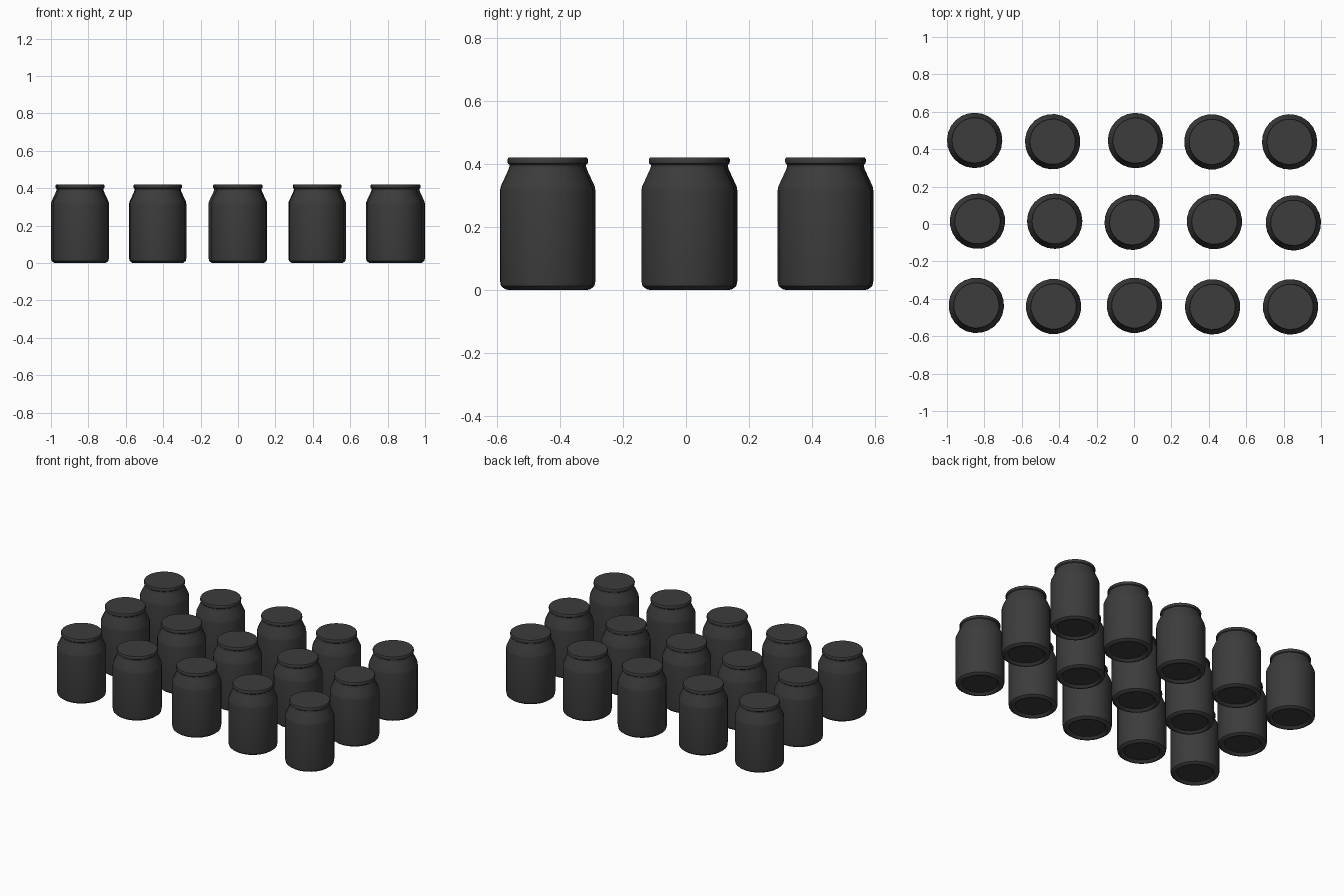
import bpy, bmesh, math, random

cube = bpy.data.objects.get("Cube")
if cube:
    bpy.data.objects.remove(cube, do_unlink=True)

random.seed(4)
SEGMENTS = 24

charcoal = bpy.data.materials.new("charcoal")
charcoal.use_nodes = True
color = (0.045, 0.045, 0.045, 1)
charcoal.diffuse_color = color
charcoal.node_tree.nodes["Principled BSDF"].inputs["Base Color"].default_value = color

# Jar outline as (radius, height), from recessed base up to the flat lid
PROFILE = [(0.108, 0.014), (0.118, 0.002), (0.124, 0), (0.132, 0.002),
           (0.145, 0.012), (0.148, 0.028), (0.148, 0.315), (0.146, 0.328),
           (0.121, 0.382), (0.118, 0.392), (0.118, 0.397), (0.123, 0.401),
           (0.124, 0.406), (0.124, 0.415), (0.121, 0.42)]


def jar_mesh():
    """Lathe the outline and close both ends."""
    bm = bmesh.new()
    rings = []
    for r, z in PROFILE:
        angles = [math.tau * i / SEGMENTS for i in range(SEGMENTS)]
        rings.append([bm.verts.new((r * math.cos(a), r * math.sin(a), z)) for a in angles])
    for low, high in zip(rings, rings[1:]):
        for i in range(SEGMENTS):
            j = (i + 1) % SEGMENTS
            bm.faces.new((low[i], low[j], high[j], high[i]))
    bm.faces.new(rings[0][::-1])
    bm.faces.new(rings[-1])
    mesh = bpy.data.meshes.new("jar")
    bm.to_mesh(mesh)
    bm.free()
    mesh.materials.append(charcoal)
    return mesh


# Slightly uneven rows of jars
ROWS = {
    "front": [(-0.843, -0.435), (-0.43, -0.441), (0.002, -0.435), (0.42, -0.443), (0.837, -0.443)],
    "middle": [(-0.837, 0.015), (-0.424, 0.015), (-0.01, 0.009), (0.43, 0.013), (0.852, 0.006)],
    "back": [(-0.852, 0.447), (-0.435, 0.44), (0.008, 0.446), (0.416, 0.439), (0.832, 0.439)],
}
mesh = jar_mesh()
jars = []
for row, spots in ROWS.items():
    for n, (x, y) in enumerate(spots, 1):
        jar = bpy.data.objects.new(f"{row}_jar_{n}", mesh)
        jar.location = (x, y, 0)
        jar.rotation_euler.z = random.uniform(0, math.tau)
        bpy.context.collection.objects.link(jar)
        jars.append(jar)

# Smooth walls, crisp lid and base edges
bpy.ops.object.select_all(action='DESELECT')
jars[0].select_set(True)
bpy.context.view_layer.objects.active = jars[0]
bpy.ops.object.shade_smooth_by_angle(angle=math.radians(35))
